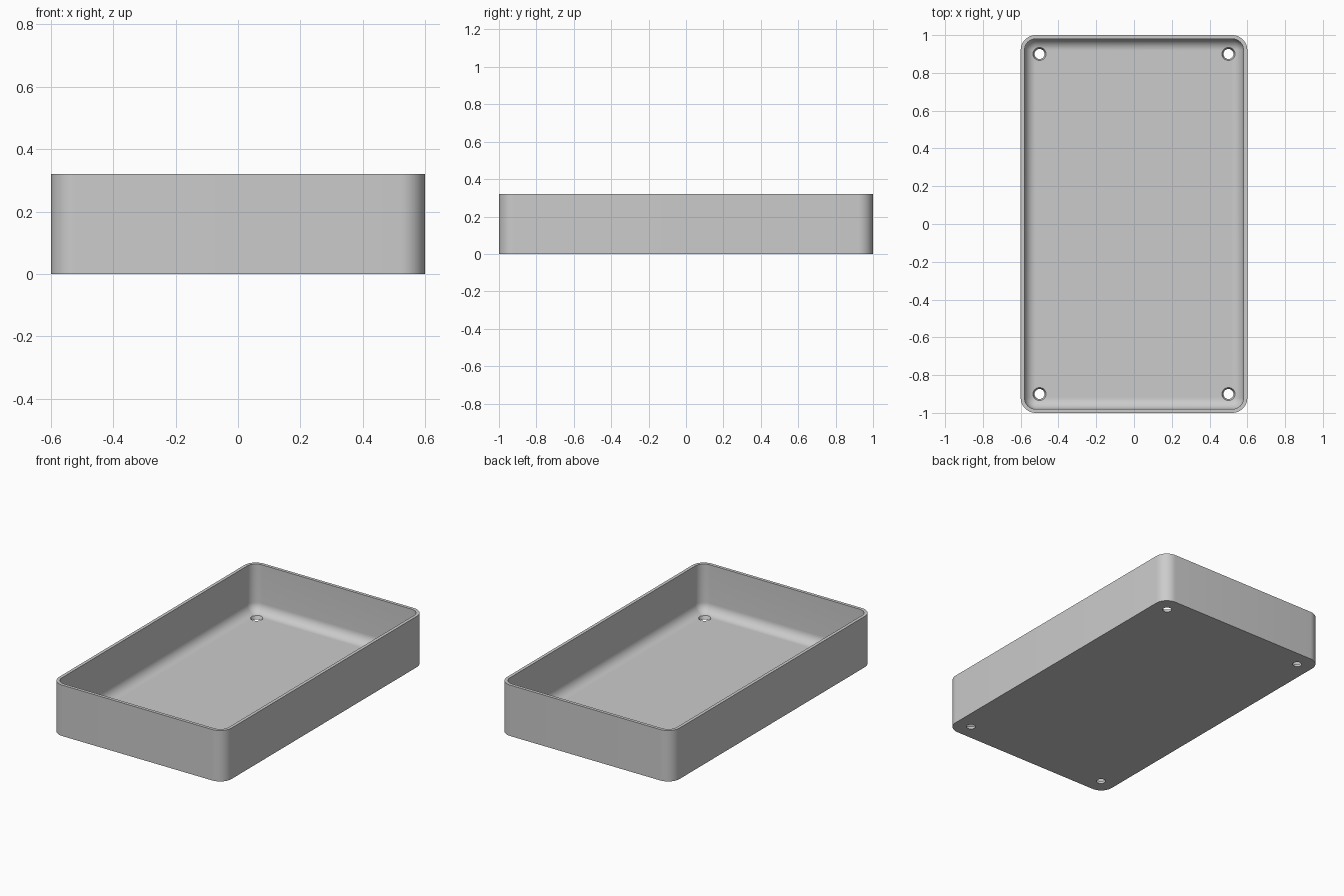
import bpy, bmesh, math

cube = bpy.data.objects.get("Cube")
if cube:
    bpy.data.objects.remove(cube, do_unlink=True)

WIDTH, LENGTH, HEIGHT = 1.2, 2.0, 0.32
WALL, FLOOR, CORNER, FILLET = 0.02, 0.02, 0.08, 0.06
STEPS = 10

grey = bpy.data.materials.new("plain grey")
grey.use_nodes = True
colour = (0.6, 0.6, 0.6, 1)
grey.diffuse_color = colour
grey.node_tree.nodes["Principled BSDF"].inputs["Base Color"].default_value = colour


def rounded_loop(bm, inset, z):
    """Ring of vertices round a rectangle with rounded corners."""
    radius = max(CORNER - inset, 0.002)
    cx, cy = WIDTH / 2 - inset - radius, LENGTH / 2 - inset - radius
    ring = []
    for quarter, (sx, sy) in enumerate([(1, 1), (-1, 1), (-1, -1), (1, -1)]):
        for i in range(STEPS + 1):
            a = (quarter + i / STEPS) * math.pi / 2
            ring.append(bm.verts.new((sx * cx + radius * math.cos(a),
                                      sy * cy + radius * math.sin(a), z)))
    return ring


# Tray section: outer wall, rim, inner wall, then the fillet into the floor
section = [(0, 0), (0, HEIGHT), (WALL, HEIGHT)]
for i in range(STEPS + 1):
    a = i / STEPS * math.pi / 2
    section.append((WALL + FILLET * (1 - math.cos(a)),
                    FLOOR + FILLET * (1 - math.sin(a))))

bm = bmesh.new()
rings = [rounded_loop(bm, *point) for point in section]
for low, high in zip(rings, rings[1:]):
    for i in range(len(low)):
        j = (i + 1) % len(low)
        bm.faces.new((low[i], low[j], high[j], high[i]))
bm.faces.new(rings[0][::-1])
bm.faces.new(rings[-1])
bmesh.ops.recalc_face_normals(bm, faces=bm.faces)
mesh = bpy.data.meshes.new("tray")
bm.to_mesh(mesh)
bm.free()
mesh.materials.append(grey)
tray = bpy.data.objects.new("tray", mesh)
bpy.context.collection.objects.link(tray)

# Countersunk screw holes, one near each corner
cutters = []
for x in (-0.5, 0.5):
    for y in (-0.9, 0.9):
        bpy.ops.mesh.primitive_cone_add(vertices=32, radius1=0.024, radius2=0.036,
                                        depth=0.03, location=(x, y, 0.009))
        cutter = bpy.context.object
        cutter.name = "hole_cutter"
        cutter.hide_render = True
        cutter.data.materials.append(grey)
        cutters.append(cutter)

bpy.ops.object.select_all(action="DESELECT")
bpy.context.view_layer.objects.active = tray
tray.select_set(True)
for cutter in cutters:
    cut = tray.modifiers.new("hole", "BOOLEAN")
    cut.object = cutter
    cut.solver = "EXACT"
    bpy.ops.object.modifier_apply(modifier=cut.name)
    bpy.data.objects.remove(cutter, do_unlink=True)

bpy.ops.object.shade_smooth_by_angle(angle=math.radians(30))
